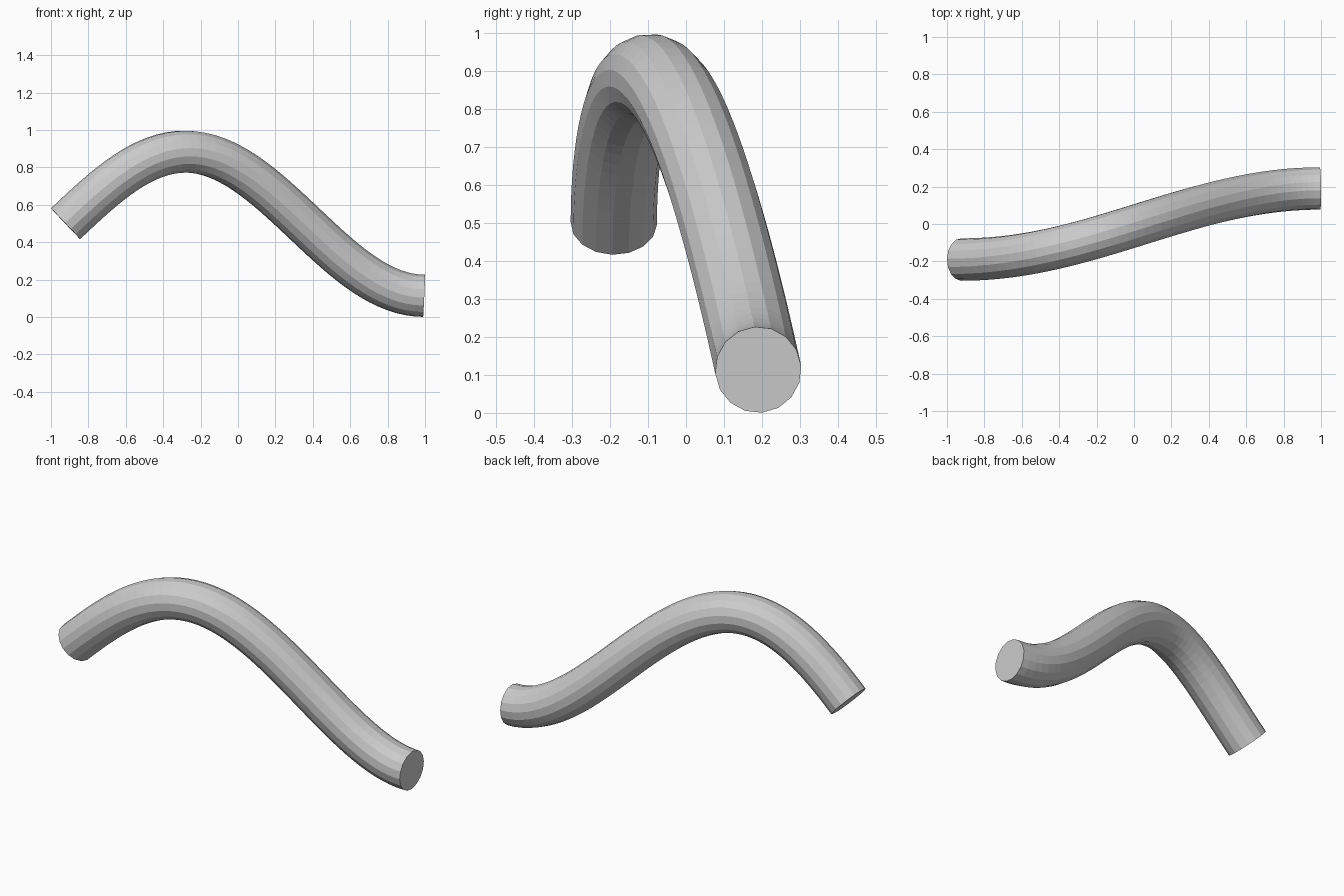
import bpy, bmesh, math
from mathutils import Vector

if "Cube" in bpy.data.objects:
    bpy.data.objects.remove(bpy.data.objects["Cube"])

SEGS, SIDES, R = 48, 16, 0.1135


def path(u):
    """Half cosine wave in plan, three quarters of a sine wave in height."""
    return Vector((-0.922 + 1.917 * u,
                   -0.19 * math.cos(math.pi * u),
                   0.4985 + 0.385 * math.sin(1.5 * math.pi * u)))


pts = [path(i / SEGS) for i in range(SEGS + 1)]
pts.reverse()  # sweep from the low right end

# Tube: rings carried along the path without twisting
bm = bmesh.new()
rings = []
side = Vector((0, 1, 0))
for i, p in enumerate(pts):
    tangent = (pts[max(i - 1, 0)] - pts[min(i + 1, SEGS)]).normalized()
    if i:
        side.rotate(prev.rotation_difference(tangent))
    side = (side - tangent * side.dot(tangent)).normalized()
    up = tangent.cross(side)
    prev = tangent
    ring = []
    for k in range(SIDES):
        a = 2 * math.pi * k / SIDES + math.radians(5)
        ring.append(bm.verts.new(p + R * (math.cos(a) * side + math.sin(a) * up)))
    rings.append(ring)

for a, b in zip(rings, rings[1:]):
    for k in range(SIDES):
        n = (k + 1) % SIDES
        bm.faces.new((a[k], a[n], b[n], b[k]))

# Flat end caps
bm.faces.new(rings[0])
bm.faces.new(rings[-1])
bmesh.ops.recalc_face_normals(bm, faces=bm.faces)

mesh = bpy.data.meshes.new("wavy_tube")
bm.to_mesh(mesh)
bm.free()
bpy.context.collection.objects.link(bpy.data.objects.new("wavy_tube", mesh))
